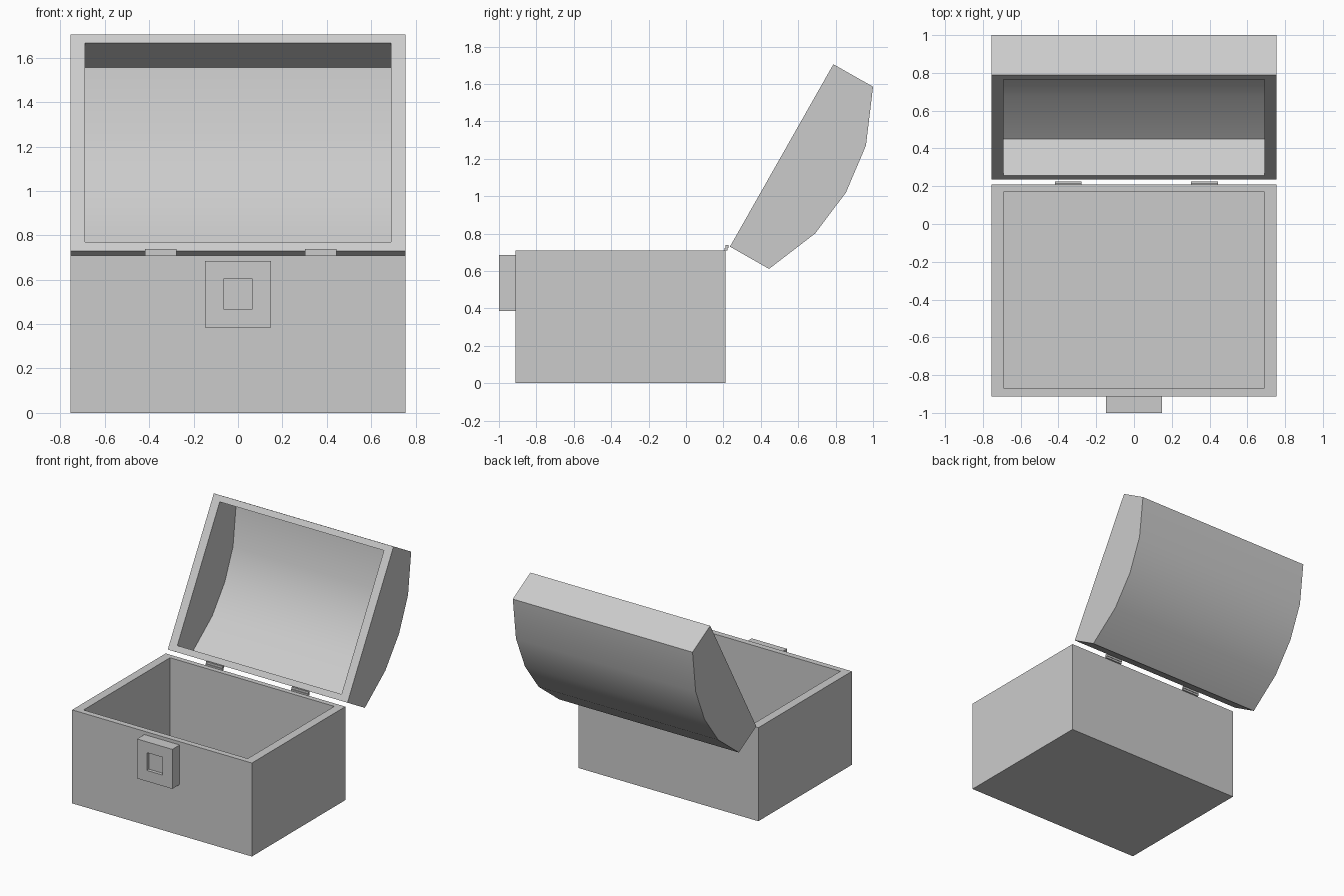
import bpy, bmesh, math

if "Cube" in bpy.data.objects:
    bpy.data.objects.remove(bpy.data.objects["Cube"])


def finish(name, bm):
    bmesh.ops.recalc_face_normals(bm, faces=bm.faces[:])
    mesh = bpy.data.meshes.new(name)
    bm.to_mesh(mesh)
    bm.free()
    ob = bpy.data.objects.new(name, mesh)
    bpy.context.collection.objects.link(ob)
    return ob


def hollow(name, outer, half, inner, inner_half):
    """Open tray: (y, z) profiles swept along x; first and last points bound the opening."""
    bm = bmesh.new()
    rims = []
    for profile, hx in ((outer, half), (inner, inner_half)):
        left, right = [[bm.verts.new((s * hx, y, z)) for y, z in profile] for s in (-1, 1)]
        for i in range(len(profile) - 1):
            bm.faces.new((left[i], left[i + 1], right[i + 1], right[i]))
        bm.faces.new(left)
        bm.faces.new(right)
        rims.append((left[0], left[-1], right[-1], right[0]))
    # flat rim joining the outside to the cavity
    a, b = rims
    for i in range(4):
        j = (i + 1) % 4
        bm.faces.new((a[i], a[j], b[j], b[i]))
    return finish(name, bm)


def block(name, x0, x1, y0, y1, z0, z1):
    bm = bmesh.new()
    bmesh.ops.create_cube(bm, size=1)
    for v in bm.verts:
        v.co = ((x0 + x1) / 2 + v.co.x * (x1 - x0),
                (y0 + y1) / 2 + v.co.y * (y1 - y0),
                (z0 + z1) / 2 + v.co.z * (z1 - z0))
    return finish(name, bm)


# Chest body
hollow("chest_body",
       [(0.21, 0.71), (0.21, 0), (-0.912, 0), (-0.912, 0.71)], 0.755,
       [(0.17, 0.71), (0.17, 0.05), (-0.868, 0.05), (-0.868, 0.71)], 0.69)

# Domed lid, swung open
lid_profile = [(0.235, 0.73), (0.444, 0.611), (0.69, 0.80), (0.855, 1.019),
               (0.962, 1.27), (1.0, 1.585), (0.788, 1.705)]
cy = (lid_profile[0][0] + lid_profile[-1][0]) / 2
cz = (lid_profile[0][1] + lid_profile[-1][1]) / 2
lid_inner = [(cy + (y - cy) * 0.92, cz + (z - cz) * 0.92) for y, z in lid_profile]
lid = hollow("chest_lid", lid_profile, 0.755, lid_inner, 0.69)
bpy.context.view_layer.objects.active = lid
lid.select_set(True)
bpy.ops.object.shade_smooth_by_angle(angle=math.radians(30))

# Lock plate with a square recess
hollow("lock_plate",
       [(-1.0, 0.385), (-0.912, 0.385), (-0.912, 0.685), (-1.0, 0.685)], 0.148,
       [(-1.0, 0.468), (-0.975, 0.468), (-0.975, 0.603), (-1.0, 0.603)], 0.066)

# Hinges: a lower and an upper leaf at each position
for side, x in (("left", -0.348), ("right", 0.373)):
    block(f"hinge_lower_{side}", x - 0.071, x + 0.071, 0.206, 0.222, 0.708, 0.722)
    block(f"hinge_upper_{side}", x - 0.071, x + 0.071, 0.212, 0.226, 0.722, 0.738)
